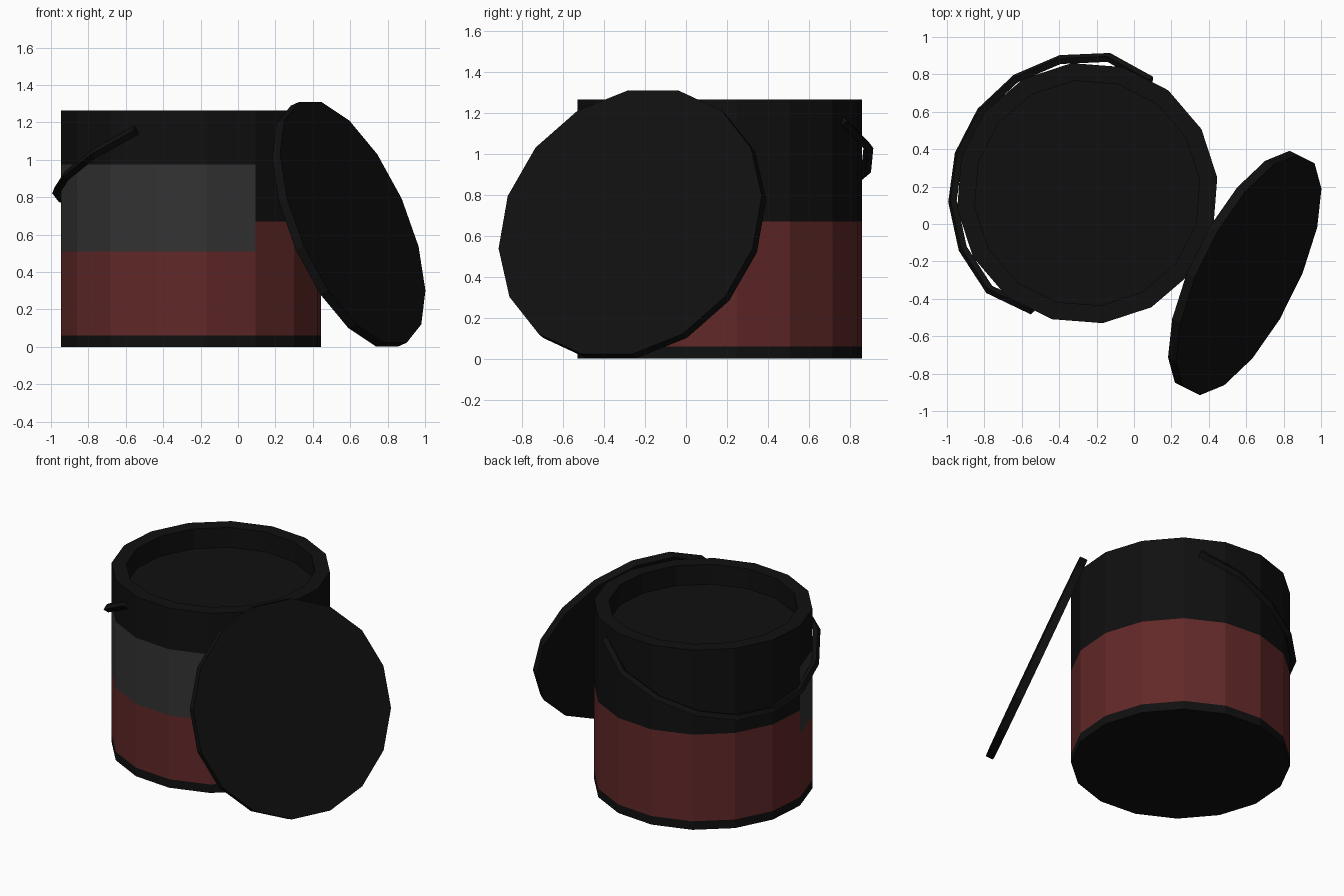
import bpy, bmesh, math
from mathutils import Matrix, Vector

if "Cube" in bpy.data.objects:
    bpy.data.objects.remove(bpy.data.objects["Cube"])

SIDES = 16
CENTRE = Vector((-0.25, 0.165, 0))
PHASE = math.radians(6.8)


def material(name, rgb):
    m = bpy.data.materials.new(name)
    m.diffuse_color = (*rgb, 1)
    m.use_nodes = True
    m.node_tree.nodes["Principled BSDF"].inputs["Base Color"].default_value = m.diffuse_color
    return m


black = material("black", (0.005, 0.005, 0.005))
red = material("dark red", (0.122, 0.021, 0.021))
grey = material("dark grey", (0.033, 0.033, 0.033))


def lathe(name, profile, phase, mats):
    """Spin a (radius, z) profile into a faceted solid capped at both ends."""
    bm = bmesh.new()
    rings = []
    for r, z in profile:
        angles = [phase + math.tau * i / SIDES for i in range(SIDES)]
        rings.append([bm.verts.new((r * math.cos(a), r * math.sin(a), z)) for a in angles])
    for a, b in zip(rings, rings[1:]):
        for i in range(SIDES):
            j = (i + 1) % SIDES
            bm.faces.new((a[i], a[j], b[j], b[i]))
    bm.faces.new(rings[0][::-1])
    bm.faces.new(rings[-1])
    bmesh.ops.recalc_face_normals(bm, faces=bm.faces)
    me = bpy.data.meshes.new(name)
    bm.to_mesh(me)
    bm.free()
    for m in mats:
        me.materials.append(m)
    ob = bpy.data.objects.new(name, me)
    bpy.context.collection.objects.link(ob)
    return ob


# Can: banded wall, flat rim and recessed top surface
can = lathe("can", [(0.70, 0), (0.70, 0.06), (0.70, 0.51), (0.70, 0.67), (0.70, 0.975),
                    (0.70, 1.265), (0.605, 1.265), (0.605, 1.125)],
            PHASE, [black, red, grey])
can.location = CENTRE
for f in can.data.polygons:
    c = f.center
    if abs(f.normal.z) > 0.5 or math.hypot(c.x, c.y) < 0.65:
        continue
    angle = math.degrees(math.atan2(c.y, c.x)) % 360
    if 0.51 < c.z < 0.975 and 186.8 < angle < 299.3:   # label panel
        f.material_index = 2
    elif 0.06 < c.z < 0.67:                            # painted band
        f.material_index = 1

# Lid: disc leaning against the can, flat edge on the ground
lid = lathe("lid", [(0.705, -0.026), (0.705, 0.026)], math.pi / SIDES, [black])
phi, eps = math.radians(-26.3), math.radians(21.5)
n = Vector((math.cos(phi) * math.cos(eps), math.sin(phi) * math.cos(eps), math.sin(eps)))
h = Vector((-math.sin(phi), math.cos(phi), 0))
u = n.cross(h)
lid.matrix_world = Matrix.Translation((0.592, -0.262, 0.656)) @ Matrix((h, u, n)).transposed().to_4x4()

# Handle: drooping wire around the back left
cu = bpy.data.curves.new("handle", 'CURVE')
cu.dimensions = '3D'
cu.bevel_depth = 0.025
cu.bevel_resolution = 0
cu.use_fill_caps = True
sp = cu.splines.new('POLY')
sp.use_smooth = False
sp.points.add(9)
for i, p in enumerate(sp.points):
    s = math.sin(math.pi * i / 9)
    a = math.radians(245 - 20.5 * i)
    r = 0.69 if i in (0, 9) else 0.737 - 0.02 * s * s
    p.co = (CENTRE.x + r * math.cos(a), CENTRE.y + r * math.sin(a), 1.16 - 0.38 * s, 1)
cu.materials.append(black)
bpy.context.collection.objects.link(bpy.data.objects.new("handle", cu))
